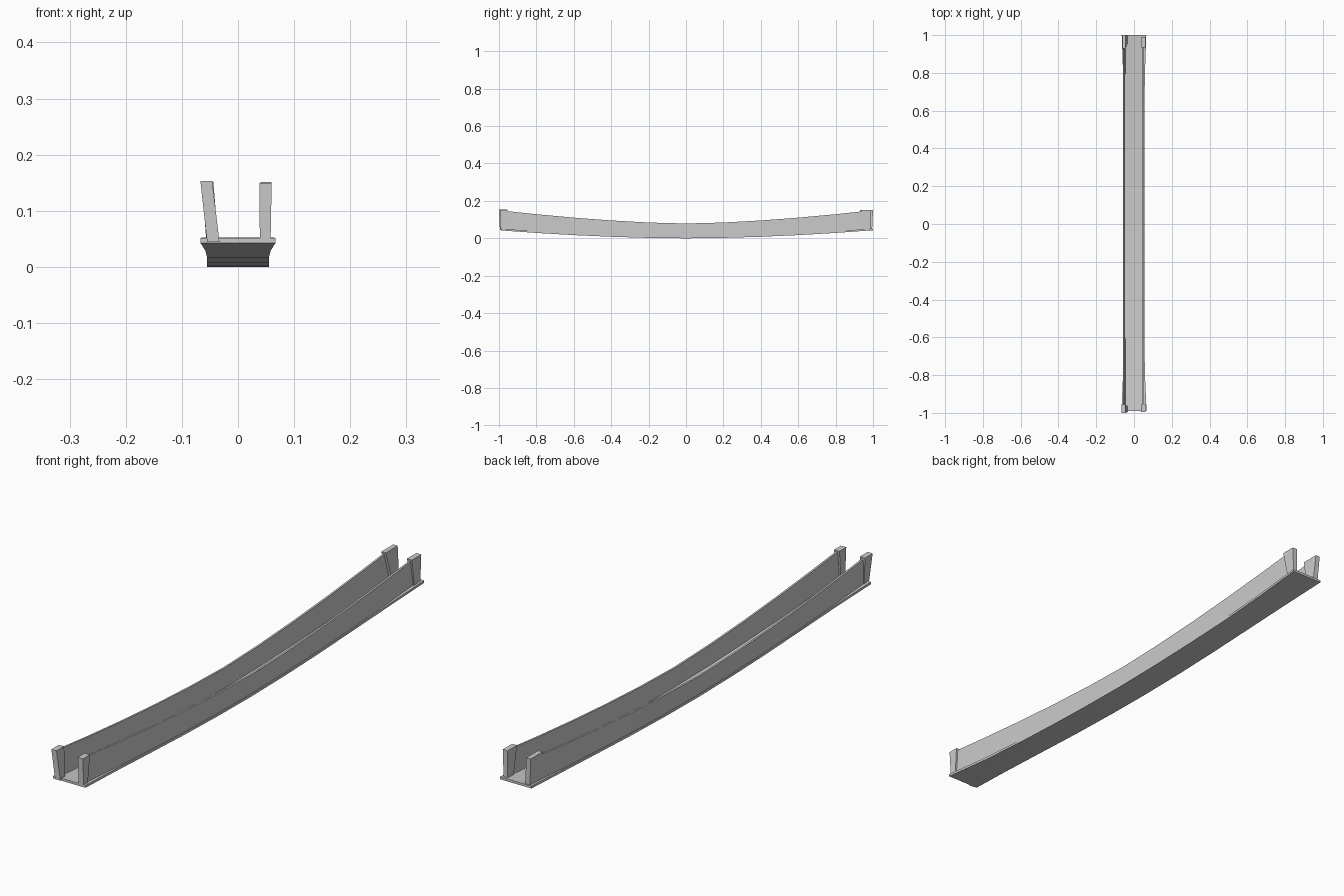
import bpy, bmesh

if "Cube" in bpy.data.objects:
    bpy.data.objects.remove(bpy.data.objects["Cube"])


def lerp(table, y):
    # Piecewise-linear lookup of (y, value) pairs
    for (a, va), (b, vb) in zip(table, table[1:]):
        if y <= b:
            return va + (vb - va) * (y - a) / (b - a)
    return table[-1][1]


def loft(name, sections):
    # Skin four-cornered sections into a closed solid
    bm = bmesh.new()
    rings = [[bm.verts.new(p) for p in s] for s in sections]
    for a, b in zip(rings, rings[1:]):
        for i in range(4):
            j = (i + 1) % 4
            bm.faces.new((a[i], a[j], b[j], b[i]))
    bm.faces.new(rings[0])
    bm.faces.new(rings[-1][::-1])
    bmesh.ops.recalc_face_normals(bm, faces=bm.faces)
    me = bpy.data.meshes.new(name)
    bm.to_mesh(me)
    bm.free()
    ob = bpy.data.objects.new(name, me)
    bpy.context.collection.objects.link(ob)
    return ob


def floor_z(y):
    return 0.043 * abs(y) ** 1.8


def wall_top(y):
    return 0.079 + 0.071 * abs(y) ** 1.6


ys = [-0.99, -0.8, -0.6, -0.4, -0.2, 0, 0.2, 0.4, 0.6, 0.8, 1.0]
half_width = [(-1, 0.067), (-0.8, 0.058), (-0.6, 0.055), (0.6, 0.055),
              (0.8, 0.058), (1, 0.065)]
T = 0.009

# Sagging floor plank, flared at both ends
sections = []
for y in ys:
    w, z = lerp(half_width, y), floor_z(y)
    sections.append([(-w, y, z), (w, y, z), (w, y, z + T), (-w, y, z + T)])
loft("floor_plank", sections)

# Thin side walls, leaning slightly outward: inner x at bottom and top
for name, side, bottom, top in (("left_wall", -1, 0.046, 0.052),
                                ("right_wall", 1, 0.045, 0.046)):
    sections = []
    for y in ys:
        y = max(-0.98, min(0.98, y))
        z0, z1 = floor_z(y) + 0.004, wall_top(y)
        b, t = bottom, top
        sections.append([(side * b, y, z0), (side * (b + 0.007), y, z0),
                         (side * (t + 0.007), y, z1), (side * t, y, z1)])
    loft(name, sections)

# End posts, wider at the top: (x0, x1, y0, y1) at the bottom and top
posts = {
    "front_left_post": ((-0.055, -0.033, -0.995, -0.967), (-0.067, -0.046, -1.0, -0.955), 0.153),
    "front_right_post": ((0.039, 0.058, -0.99, -0.965), (0.038, 0.06, -0.995, -0.955), 0.150),
    "back_left_post": ((-0.055, -0.035, 0.955, 0.995), (-0.062, -0.044, 0.93, 1.0), 0.152),
    "back_right_post": ((0.04, 0.056, 0.955, 0.99), (0.04, 0.06, 0.935, 0.99), 0.151),
}
for name, (low, high, z1) in posts.items():
    rings = []
    for (x0, x1, y0, y1), z in ((low, 0.044), (high, z1)):
        rings.append([(x0, y0, z), (x1, y0, z), (x1, y1, z), (x0, y1, z)])
    loft(name, rings)
